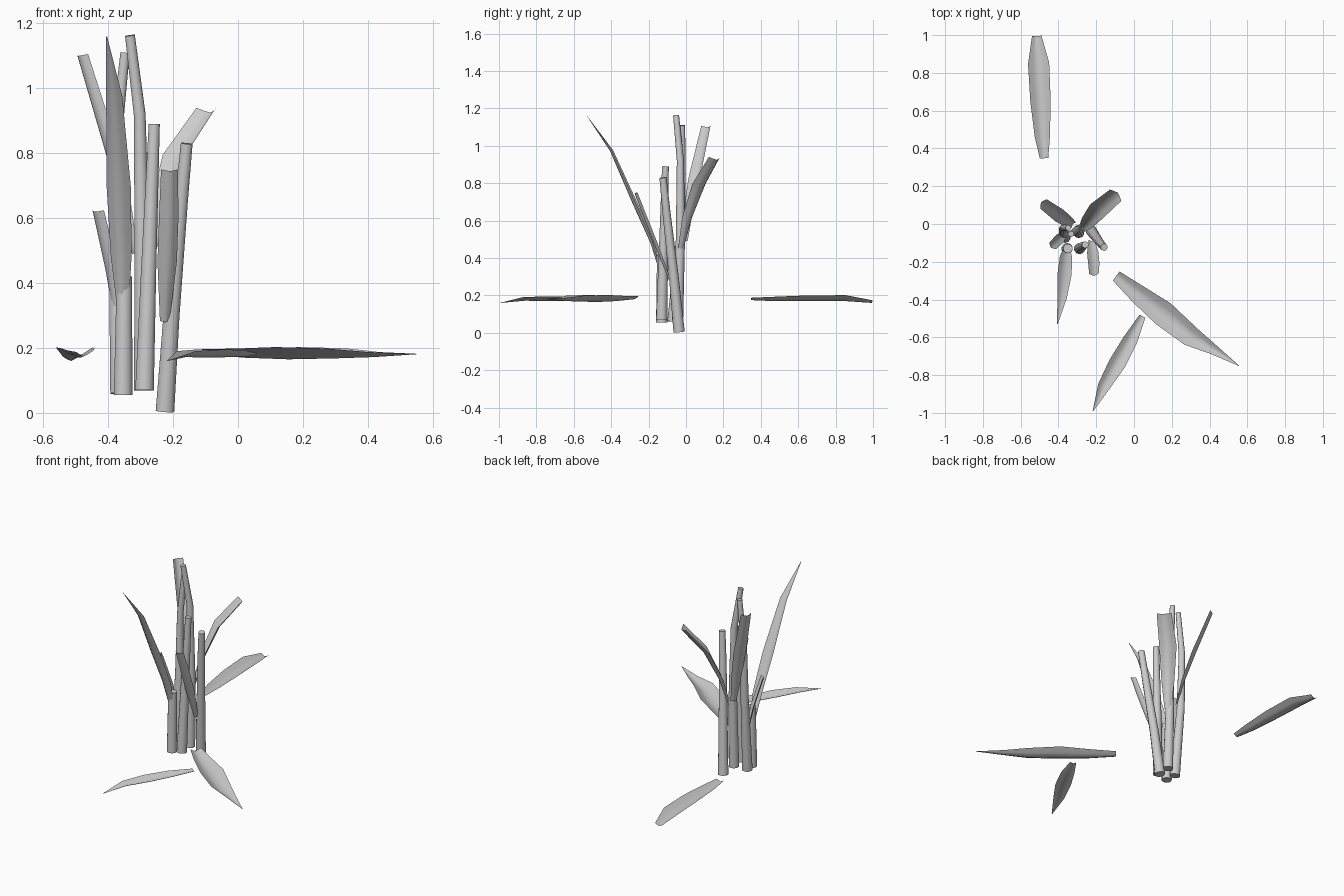
import bpy, bmesh
from mathutils import Vector

cube = bpy.data.objects.get("Cube")
if cube:
    bpy.data.objects.remove(cube, do_unlink=True)

# one plain grey for everything
grey = bpy.data.materials.new("plain_grey")
grey.use_nodes = True
grey.diffuse_color = (0.6, 0.6, 0.6, 1)
grey.node_tree.nodes["Principled BSDF"].inputs["Base Color"].default_value = (0.6, 0.6, 0.6, 1)


def finish(bm, name, angle):
    mesh = bpy.data.meshes.new(name)
    bm.to_mesh(mesh)
    bm.free()
    mesh.materials.append(grey)
    ob = bpy.data.objects.new(name, mesh)
    bpy.context.collection.objects.link(ob)
    bpy.ops.object.select_all(action='DESELECT')
    ob.select_set(True)
    bpy.context.view_layer.objects.active = ob
    bpy.ops.object.shade_smooth_by_angle(angle=angle)


def tangent(pts, i):
    return (pts[min(i + 1, len(pts) - 1)] - pts[max(i - 1, 0)]).normalized()


def stalk(name, path, r0=0.03, r1=0.018, sides=10):
    """Closed tapered tube along a path."""
    pts = [Vector(p) for p in path]
    bm = bmesh.new()
    rings = []
    for i, p in enumerate(pts):
        f = (p.z - pts[0].z) / (pts[-1].z - pts[0].z)
        t = tangent(pts, i)
        ring = bmesh.ops.create_circle(bm, segments=sides, radius=r0 + (r1 - r0) * f)["verts"]
        turn = Vector((0, 0, 1)).rotation_difference(t)
        for v in ring:
            v.co = turn @ v.co + p
        rings.append(ring)
    for a, b in zip(rings, rings[1:]):
        for k in range(sides):
            n = (k + 1) % sides
            bm.faces.new((a[k], a[n], b[n], b[k]))
    bm.faces.new(rings[0])
    bm.faces.new(rings[-1])
    bmesh.ops.recalc_face_normals(bm, faces=bm.faces)
    finish(bm, name, 0.7)


def leaf(name, path, depth=0.28):
    """Folded leaf: each path entry is the keel point and the full width."""
    pts = [Vector(p[:3]) for p in path]
    flat = pts[-1] - pts[0]
    side = Vector((flat.y, -flat.x, 0)).normalized()
    bm = bmesh.new()
    rows = []
    for i, p in enumerate(pts):
        w = path[i][3]
        up = side.cross(tangent(pts, i)).normalized()
        rows.append([bm.verts.new(p + side * w * s + up * w * h)
                     for s, h in ((-.5, depth), (-.25, depth * .4), (0, 0),
                                  (.25, depth * .4), (.5, depth))])
    for a, b in zip(rows, rows[1:]):
        for k in range(4):
            bm.faces.new((a[k], a[k + 1], b[k + 1], b[k]))
    finish(bm, name, 1.0)


# standing stalks
stalk("right_stalk", [(-.225, -.037, .005), (-.205, -.065, .3), (-.175, -.105, .65), (-.158, -.123, .83)], r1=.019)
stalk("front_stalk", [(-.288, -.13, .07), (-.275, -.12, .45), (-.258, -.11, .89)])
stalk("short_stalk", [(-.354, -.13, .055), (-.35, -.13, .42)], r1=.025)
stalk("tall_stalk", [(-.292, -.045, .07), (-.295, -.03, .5), (-.303, -.03, .92), (-.333, -.053, 1.163)], r1=.016)
stalk("rear_stalk", [(-.365, -.07, .06), (-.375, -.03, .5), (-.375, -.02, .85), (-.348, -.02, 1.11)], r1=.015)

# leaves growing from the stalks
leaf("long_front_leaf", [(-.355, -.13, .29, .03), (-.362, -.19, .48, .065), (-.37, -.285, .69, .075),
                         (-.383, -.405, .97, .05), (-.405, -.53, 1.16, .003)])
leaf("short_front_leaf", [(-.225, -.09, .28, .03), (-.217, -.165, .46, .06), (-.212, -.22, .6, .06),
                          (-.21, -.275, .745, .052)])
leaf("right_rear_leaf", [(-.27, -.02, .45, .04), (-.235, .02, .61, .075), (-.18, .085, .78, .1),
                         (-.085, .165, .925, .085)])
leaf("left_rear_leaf", [(-.325, 0, .49, .035), (-.36, .02, .64, .06), (-.41, .055, .82, .075),
                        (-.492, .115, 1.1, .06)])
leaf("left_leaf", [(-.375, -.06, .28, .03), (-.4, -.085, .44, .055), (-.44, -.125, .62, .05)])

# fallen leaves
leaf("fallen_rear_leaf", [(-.476, .348, .175, .045), (-.485, .46, .17, .08), (-.495, .65, .17, .108),
                          (-.505, .85, .17, .112), (-.515, .995, .16, .05)])
leaf("fallen_right_leaf", [(-.095, -.275, .18, .06), (.02, -.37, .17, .1), (.155, -.475, .165, .135),
                           (.3, -.595, .168, .11), (.42, -.665, .172, .055), (.555, -.75, .181, .003)])
leaf("fallen_front_leaf", [(.045, -.488, .175, .035), (-.02, -.615, .172, .078), (-.09, -.74, .17, .09),
                           (-.16, -.86, .172, .065), (-.217, -.99, .16, .004)])
